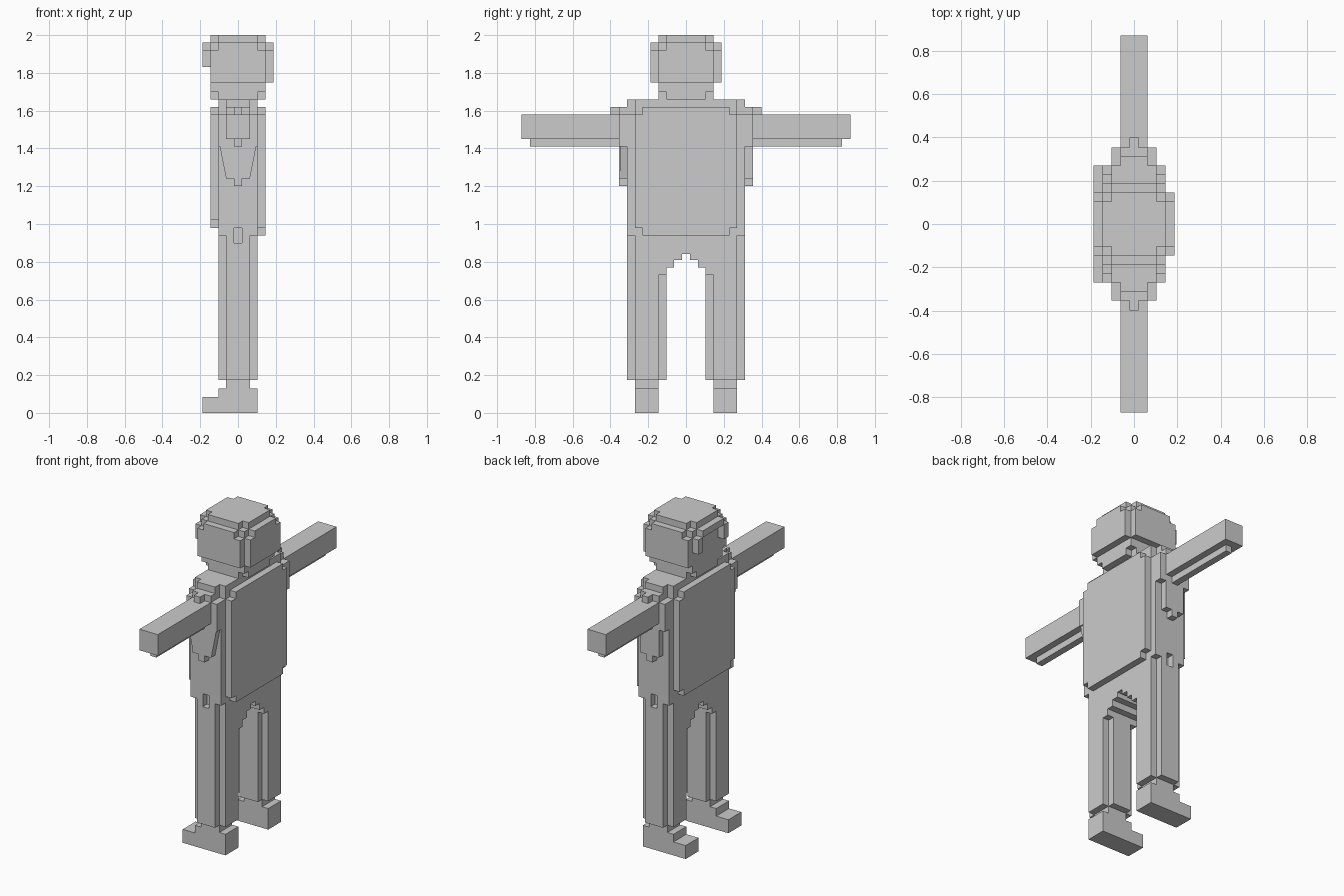
import bpy, bmesh
from mathutils import Vector

cube = bpy.data.objects.get("Cube")
if cube:
    bpy.data.objects.remove(cube, do_unlink=True)

U = 1 / 24  # block size used for widths and depths

grey = bpy.data.materials.new("plain_grey")
grey.use_nodes = True
grey.diffuse_color = (0.6, 0.6, 0.6, 1)
grey.node_tree.nodes["Principled BSDF"].inputs["Base Color"].default_value = (0.6, 0.6, 0.6, 1)


def part(name, boxes, side=1, taper=1):
    """Boxes are x0, x1, y0, y1 in blocks and z0, z1 in units; side flips y."""
    bm = bmesh.new()
    for x0, x1, y0, y1, z0, z1 in boxes:
        y0, y1 = sorted((y0 * side, y1 * side))
        lo, hi = Vector((x0 * U, y0 * U, z0)), Vector((x1 * U, y1 * U, z1))
        for v in bmesh.ops.create_cube(bm, size=1)["verts"]:
            low = v.co.z < 0
            v.co = [(a + b) / 2 + c * (b - a) for a, b, c in zip(lo, hi, v.co)]
            if low:
                v.co.x *= taper
    mesh = bpy.data.meshes.new(name)
    bm.to_mesh(mesh)
    bm.free()
    mesh.materials.append(grey)
    obj = bpy.data.objects.new(name, mesh)
    bpy.context.collection.objects.link(obj)
    return obj


def mid(hx, hy, z0, z1):
    """Box centred on both horizontal axes."""
    return (-hx, hx, -hy, hy, z0, z1)


# Head with stepped corners
part("head", [
    mid(3.5, 2.5, 1.66, 1.71), mid(2.5, 3.5, 1.66, 1.71),
    mid(3.5, 3.5, 1.70, 1.96),
    mid(3.5, 4.5, 1.75, 1.92), (0, 4.5, -3.5, 3.5, 1.75, 1.92),
    mid(2.5, 4.5, 1.91, 1.96), (0, 4.5, -2.5, 2.5, 1.91, 1.96),
    mid(3.5, 2.5, 1.95, 2.0), mid(2.5, 3.5, 1.95, 2.0),
])
# Hair fringe over the face, with a lock at each end
part("fringe", [(-4.5, -3.4, -2.5, 2.5, 1.92, 1.96)]
     + [(-4.5, -3.4, *y, 1.83, 1.92) for y in ((-3.5, -2.5), (2.5, 3.5))])
# Torso core and raised chest and back panels
part("torso", [
    mid(2.5, 7.5, 1.02, 1.58), mid(1.5, 7.5, 0.98, 1.62),
    mid(2.5, 6.5, 0.90, 1.66), mid(1.5, 7.5, 1.61, 1.66),
])
part("chest_panel", [(-3.5, 0, -6.5, 6.5, 1.02, 1.58), (-3.5, 0, -5.5, 5.5, 0.98, 1.62)])
part("back_panel", [(0, 3.5, -6.5, 6.5, 0.98, 1.58), (0, 3.5, -5.5, 5.5, 0.94, 1.62)])
# Pelvis with a stepped arch between the legs
part("pelvis", [mid(2.5, 6.5, 0.84, 0.94)]
     + [(-2.5, 2.5, s * y, s * 5, z, 0.86) for s in (-1, 1)
        for y, z in ((0.5, 0.81), (1.5, 0.77), (2.5, 0.73))])

for side, tag in ((-1, "front"), (1, "back")):
    # Leg with notched corners, and hip blocks above it
    part(tag + "_leg", [(-2.5, 2.5, 3.5, 6.5, 0.175, 0.92), (-1.5, 1.5, 2.5, 7.5, 0.175, 0.90)], side)
    part(tag + "_hip", [(x, x + 1, 6, 7.5, 0.90, 1.0) for x in (-1.5, 0.5)]
         + [(x, x + 1, 6, 7.5, 0.94, 1.03) for x in (-2.5, 1.5)], side)
    # Boot with toe towards the face side
    part(tag + "_boot", [(-4.5, 2.5, 3.5, 6.5, 0, 0.083), (-2.5, 2.5, 3.5, 6.5, 0.08, 0.13),
                         (-1.5, 1.5, 3.5, 6.5, 0.12, 0.18)], side)
    # Outstretched arm with a ridge underneath
    part(tag + "_arm", [(-1.5, 1.5, 7, 20.9, 1.45, 1.58), (-0.5, 0.5, 7, 19.8, 1.41, 1.46)], side)
    # Shoulder and the plate below the armpit
    part(tag + "_shoulder", [(-2.5, 2.5, 7, 8.5, 1.41, 1.58), (-1.5, 1.5, 7, 8.5, 1.57, 1.62),
                             (-0.5, 0.5, 7, 9.6, 1.57, 1.62)], side)
    part(tag + "_side_plate", [(-1.5, 1.5, 7, 8.5, 1.24, 1.42), (-0.5, 0.5, 7, 8.5, 1.20, 1.25)], side)

# Sloped fill under the front shoulder
part("front_armpit", [(-2.5, 2.5, -8.4, -7, 1.24, 1.45)], taper=0.6)
